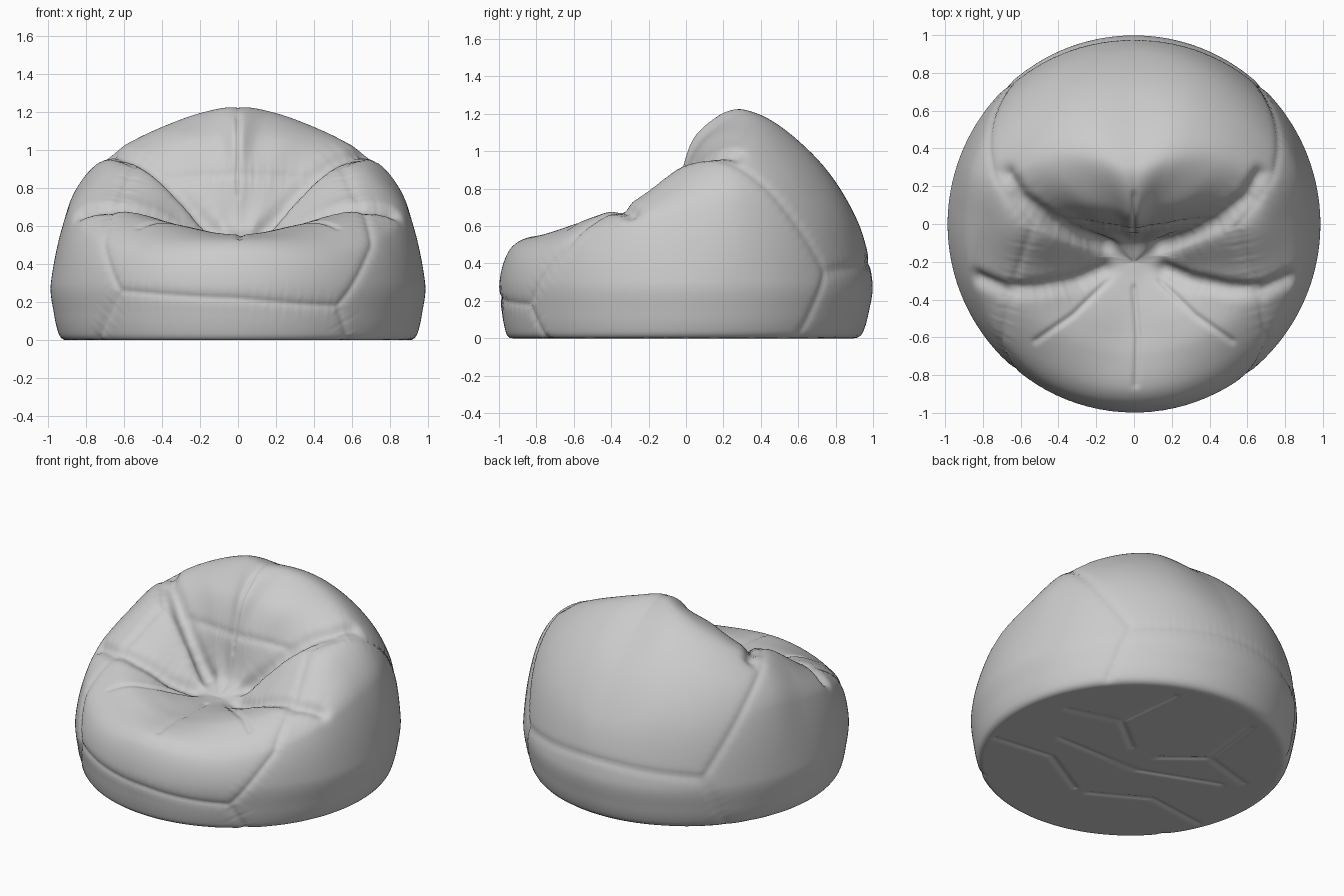
import bpy, bmesh, math
from mathutils import Vector, kdtree
from mathutils.bvhtree import BVHTree

if "Cube" in bpy.data.objects:
    bpy.data.objects.remove(bpy.data.objects["Cube"])

PIT_Y, R = -0.2, 0.985
N, M = 400, 170          # samples around and along the profile

# Angle from the front, then (distance from the pit, height) from outer shoulder to pit edge
KEYS = {
    0:   [(.74, .46), (.66, .53), (.50, .555), (.36, .55), (.22, .54), (.10, .525)],
    40:  [(.78, .45), (.69, .54), (.54, .60), (.40, .595), (.25, .56), (.10, .525)],
    70:  [(.84, .54), (.75, .63), (.62, .675), (.45, .645), (.28, .57), (.12, .525)],
    85:  [(.87, .62), (.77, .71), (.62, .75), (.45, .71), (.28, .61), (.12, .53)],
    105: [(.93, .68), (.83, .82), (.68, .905), (.50, .87), (.32, .73), (.14, .55)],
    120: [(1.0, .72), (.90, .89), (.76, .975), (.55, .94), (.35, .79), (.16, .57)],
    140: [(1.07, .66), (.93, .92), (.70, 1.10), (.42, 1.06), (.26, .88), (.13, .60)],
    160: [(1.08, .70), (.86, 1.02), (.58, 1.195), (.33, 1.09), (.20, .89), (.12, .61)],
    180: [(1.10, .64), (.87, .98), (.50, 1.22), (.26, 1.10), (.17, .87), (.11, .60)],
}


def spline(ts, ps, t):
    """Smooth curve through the points ps at parameters ts."""
    i = 0
    while i < len(ts) - 2 and t > ts[i + 1]:
        i += 1
    h = ts[i + 1] - ts[i]

    def slope(k):
        a, b = max(k - 1, 0), min(k + 1, len(ts) - 1)
        return (ps[b] - ps[a]) / (ts[b] - ts[a])
    u = (t - ts[i]) / h
    return (ps[i] * (2*u**3 - 3*u*u + 1) + slope(i) * (h * (u**3 - 2*u*u + u))
            + ps[i + 1] * (3*u*u - 2*u**3) + slope(i + 1) * (h * (u**3 - u*u)))


angles = list(KEYS)
ts_key = [-40] + angles + [220]
rows = [KEYS[40]] + [KEYS[a] for a in angles] + [KEYS[140]]


def profile(phi):
    """Outline from the bottom centre, round the outside and into the pit."""
    c = math.cos(phi)
    d = PIT_Y * c + math.sqrt(PIT_Y**2 * (c*c - 1) + R*R)
    pts = [Vector(p) for p in ((0, 0), (.5*d, 0), (.90*d, 0), (.935*d, .004),
                               (.957*d, .03), (.982*d, .13), (d, .3))]
    a = math.degrees(phi)
    a = 360 - a if a > 180 else a
    for j in range(6):
        pts.append(spline(ts_key, [Vector(r[j]) for r in rows], a))
    return pts + [Vector((0, .52))]


# Body surface
bm = bmesh.new()
rings = []
bottom, pit = bm.verts.new((0, PIT_Y, 0)), bm.verts.new((0, PIT_Y, .52))
for i in range(N):
    phi = 2 * math.pi * i / N
    pts = profile(phi)
    ts = [0]
    for p, q in zip(pts, pts[1:]):
        ts.append(ts[-1] + (q - p).length)
    ring = []
    for j in range(1, M):
        r, z = spline(ts, pts, ts[-1] * j / M)
        ring.append(bm.verts.new((r * math.sin(phi), (PIT_Y - r * math.cos(phi)) * 1.012, max(z, 0))))
    rings.append(ring)
for a, b in zip(rings, rings[1:] + rings[:1]):
    for j in range(M - 2):
        bm.faces.new((a[j], b[j], b[j + 1], a[j + 1]))
    bm.faces.new((bottom, b[0], a[0]))
    bm.faces.new((pit, a[-1], b[-1]))
bmesh.ops.recalc_face_normals(bm, faces=bm.faces)
bm.normal_update()
tree = BVHTree.FromBMesh(bm)


def trace(points):
    """Points every 6 mm along a path, laid on the body; 2D paths drop from above."""
    out = []
    for p, q in zip(points, points[1:]):
        p, q = Vector(p), Vector(q)
        n = max(2, int((q - p).length / .006))
        for k in range(n + 1):
            s = p.lerp(q, k / n)
            if len(s) == 2:
                hit = tree.ray_cast(Vector((s.x, s.y, 2)), Vector((0, 0, -1)))[0]
            else:
                hit = tree.find_nearest(s)[0]
            if hit:
                out.append(hit)
    return out


def both(paths):
    return paths + [[(-p[0], *p[1:]) for p in path] for path in paths]


# Panel seams
seams = both([
    [(.66, -.38), (.54, -.02), (.68, .16), (.72, .28)],
    [(.72, .20, .96), (.76, .45, .78), (.68, .78, .36)],
    [(.68, .78, .36), (.76, .64, .0)],
    [(.66, -.38, .68), (.68, -.60, .48)],
])
seams += [
    [(.68, -.60, .48), (.52, -.83, .18), (.58, -.75, 0)],
    [(-.68, -.60, .48), (-.62, -.78, .26), (-.74, -.60, 0)],
    [(-.62, -.78, .26), (0, -.98, .22), (.52, -.83, .18)],
    [(-.68, .78, .36), (-.35, .95, .39), (0, 1, .41), (.35, .95, .39), (.68, .78, .36)],
    [(-.42, 0, .87), (0, -.03, .87), (.42, 0, .87)],
]
# Deep folds around the seat
folds = both([
    [(.16, -.24), (.3, -.30), (.5, -.34), (.68, -.35), (.82, -.29)],
    [(.14, -.11), (.3, -.06), (.43, .01), (.60, .14), (.67, .26)],
])
# Shallow wrinkles on the seat front and underside
wrinkles = both([[(.14, -.3), (.32, -.48), (.52, -.62)], [(.1, .1, 0), (.35, .3, 0), (.7, .2, 0)],
                 [(.05, -.5, 0), (.4, -.3, 0), (.8, -.35, 0)], [(.35, .3, 0), (.3, .75, 0)]])
wrinkles += [[(0, -.34), (.02, -.6), (.01, -.85)], [(-.6, .1, 0), (-.1, -.1, 0), (.5, -.1, 0)],
             [(0, -.05), (0, .15)]]


def press(paths, depth, width, pucker):
    """Sink the body along the paths, with small gathers beside them."""
    pts = [p for path in paths for p in trace(path)]
    kd = kdtree.KDTree(len(pts))
    for i, p in enumerate(pts):
        kd.insert(p, i)
    kd.balance()
    moves = []
    for v in bm.verts:
        co, i, dist = kd.find(v.co)
        if dist < width * 6:
            amount = depth * math.exp(-(dist / width)**2)
            gather = math.sin(i * .9) * math.sin(i * .23)
            amount += pucker * gather * math.exp(-(dist / (width * 2.5))**2)
            moves.append((v, v.normal * amount))
    for v, m in moves:
        v.co -= m
    bm.normal_update()


press(folds, .035, .045, .002)
press(folds, .015, .015, .0)
press(wrinkles, .010, .018, .0)
press(seams, .006, .03, .0015)
press(seams, .007, .010, .0)
for v in bm.verts:
    v.co.z = max(v.co.z, 0)

mesh = bpy.data.meshes.new("bean_bag_seat")
bm.to_mesh(mesh)
bm.free()
for f in mesh.polygons:
    f.use_smooth = True
seat = bpy.data.objects.new("bean_bag_seat", mesh)
bpy.context.collection.objects.link(seat)
